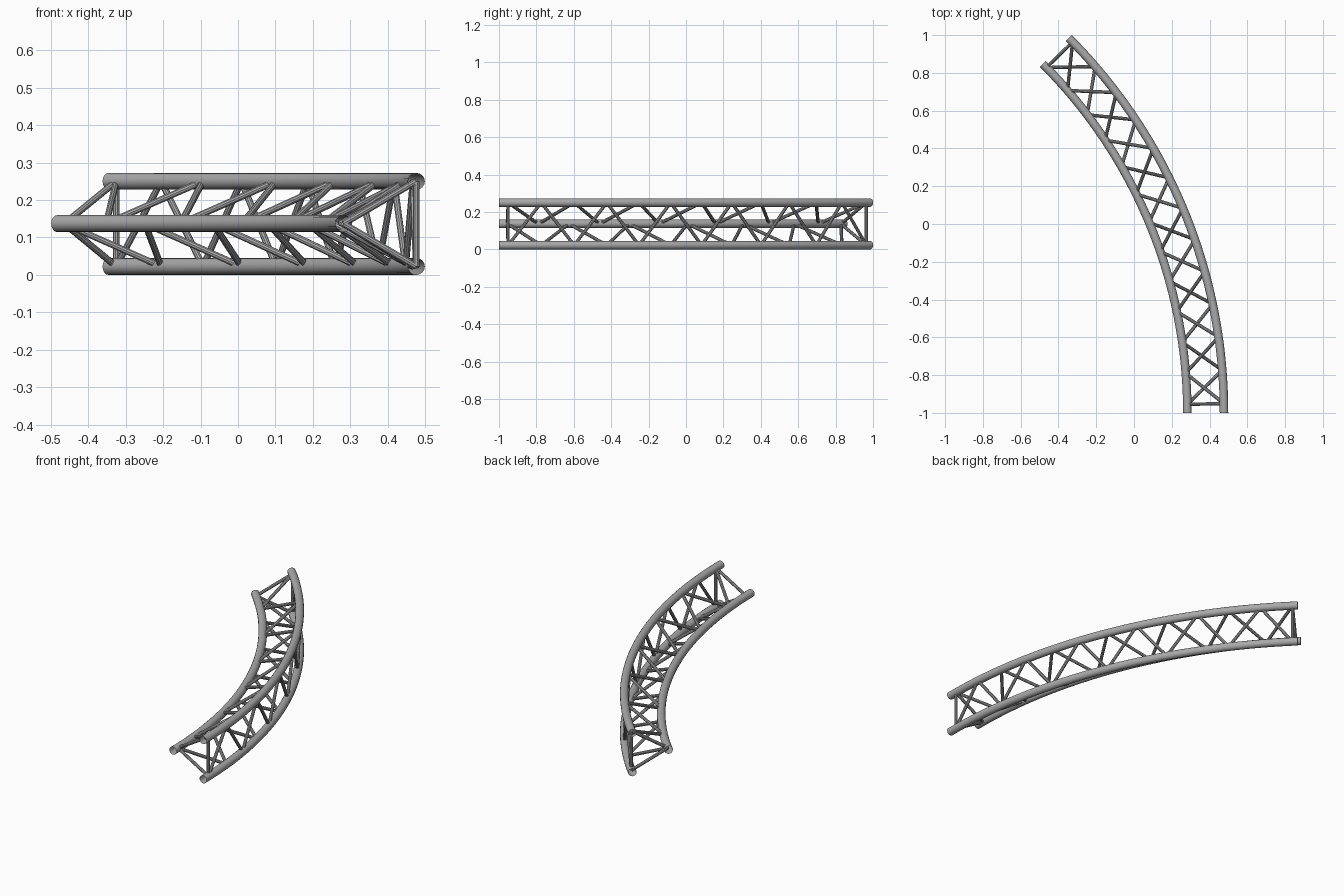
import bpy
from math import cos, sin, radians

cube = bpy.data.objects.get("Cube")
if cube:
    bpy.data.objects.remove(cube, do_unlink=True)

steel = bpy.data.materials.new("grey_steel")
steel.use_nodes = True
grey = (0.4, 0.4, 0.4, 1)
steel.diffuse_color = grey
steel.node_tree.nodes["Principled BSDF"].inputs["Base Color"].default_value = grey

# Arc layout: each chord is (radius, height) around a shared centre
CENTRE_X, CENTRE_Y = -2.3305, -1.0
SWEEP = 45
CHORDS = {
    "upper_outer": (2.807, 0.25),
    "lower_outer": (2.807, 0.0225),
    "inner": (2.613, 0.137),
}
FIRST, LAST, BAYS = 1.0, 44.4, 12


def point(chord, degrees):
    radius, z = CHORDS[chord]
    a = radians(degrees)
    return (CENTRE_X + radius * cos(a), CENTRE_Y + radius * sin(a), z)


def pipes(name, paths, radius, caps, resolution):
    """Round pipes along a list of paths, as one smooth mesh object."""
    curve = bpy.data.curves.new(name, "CURVE")
    curve.dimensions = "3D"
    curve.bevel_depth = radius
    curve.bevel_resolution = resolution
    curve.use_fill_caps = caps
    for path in paths:
        spline = curve.splines.new("POLY")
        spline.points.add(len(path) - 1)
        for p, co in zip(spline.points, path):
            p.co = (*co, 1)
    curve.materials.append(steel)
    obj = bpy.data.objects.new(name, curve)
    bpy.context.collection.objects.link(obj)
    bpy.ops.object.select_all(action="DESELECT")
    obj.select_set(True)
    bpy.context.view_layer.objects.active = obj
    bpy.ops.object.convert(target="MESH")
    bpy.ops.object.shade_smooth_by_angle()


# Three open-ended curved main tubes
STEPS = 48
for chord in CHORDS:
    arc = [point(chord, SWEEP * i / STEPS) for i in range(STEPS + 1)]
    pipes(chord + "_tube", [arc], 0.0225, False, 6)

# Zigzag lacing and end rungs on each of the three sides
nodes = [FIRST + (LAST - FIRST) * i / BAYS for i in range(BAYS + 1)]
sides = [("upper_outer", "inner"), ("inner", "lower_outer"), ("lower_outer", "upper_outer")]
for start, other in sides:
    label = start + "_to_" + other
    zigzag = [point((start, other)[i % 2], a) for i, a in enumerate(nodes)]
    pipes(label + "_braces", list(zip(zigzag, zigzag[1:])), 0.009, True, 3)
    rungs = [(point(start, a), point(other, a)) for a in (FIRST, LAST)]
    pipes(label + "_end_rungs", rungs, 0.009, True, 3)
